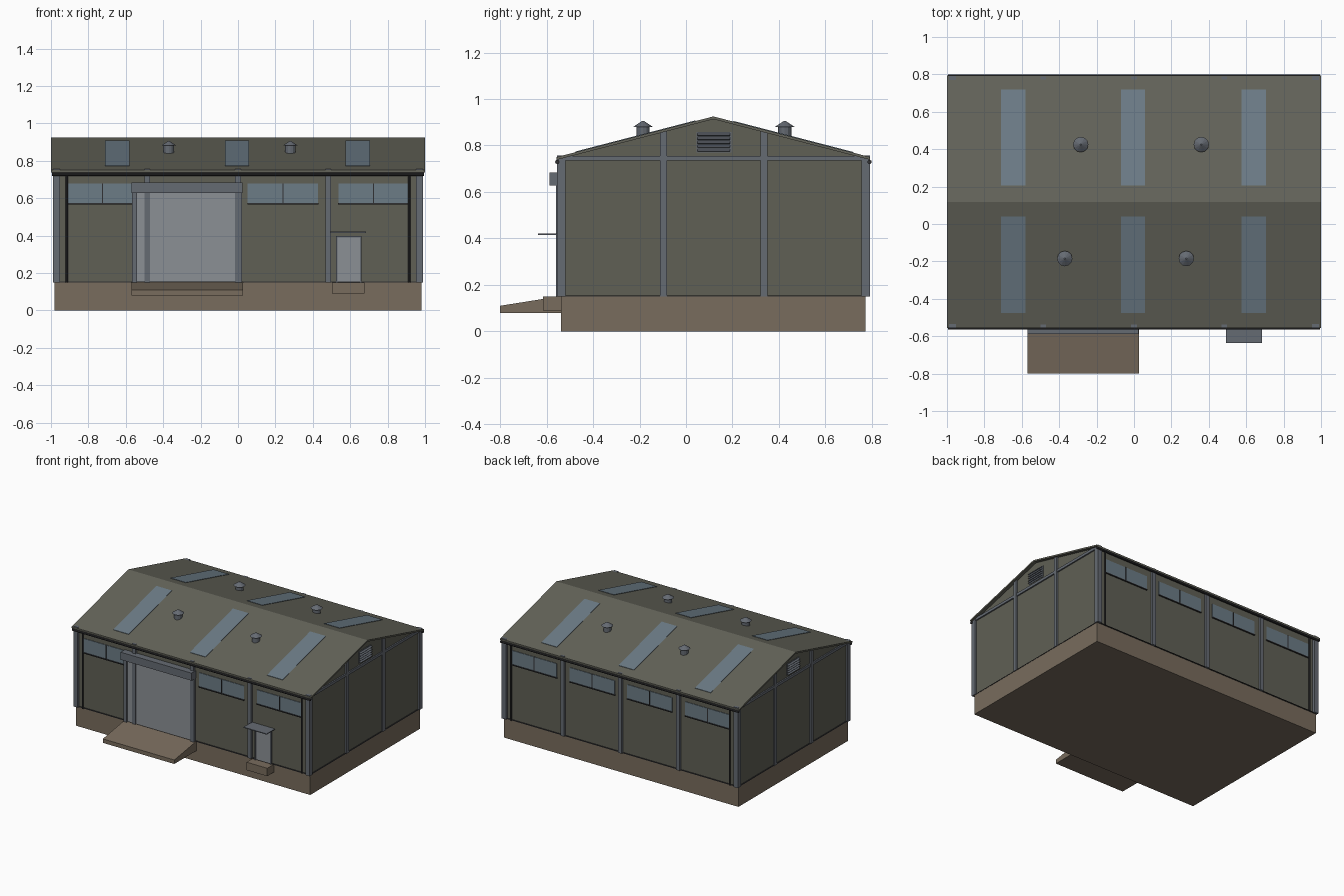
import bpy, bmesh, math

if "Cube" in bpy.data.objects:
    bpy.data.objects.remove(bpy.data.objects["Cube"])

def material(name, r, g, b):
    m = bpy.data.materials.new(name)
    m.diffuse_color = (r, g, b, 1)
    m.use_nodes = True
    m.node_tree.nodes["Principled BSDF"].inputs["Base Color"].default_value = m.diffuse_color
    return m

ROOF = material("roof_sheet", 0.125, 0.125, 0.10)
WALL = material("wall_sheet", 0.115, 0.115, 0.09)
BASE = material("concrete", 0.19, 0.15, 0.11)
STEEL = material("steel", 0.13, 0.145, 0.17)
GLASS = material("glass", 0.15, 0.20, 0.24)
DOOR = material("door_grey", 0.26, 0.28, 0.30)
DARK = material("dark_trim", 0.03, 0.03, 0.032)

CY, HY, HX = 0.118, 0.655, 0.975      # building centre y, half depth, half width
RIDGE, EAVE, RUN = 0.925, 0.75, 0.675
SLOPE = (RIDGE - EAVE) / RUN

def roof_z(y):
    return RIDGE - SLOPE * abs(y - CY)

def finish(name, bm, mat):
    bmesh.ops.recalc_face_normals(bm, faces=bm.faces)
    me = bpy.data.meshes.new(name)
    bm.to_mesh(me)
    bm.free()
    me.materials.append(mat)
    ob = bpy.data.objects.new(name, me)
    bpy.context.collection.objects.link(ob)
    return ob

def prism(name, profile, x0, x1, mat):
    """Extrude a (y, z) profile along x."""
    bm = bmesh.new()
    f = bm.faces.new([bm.verts.new((x0, y, z)) for y, z in profile])
    ext = bmesh.ops.extrude_face_region(bm, geom=[f])["geom"]
    bmesh.ops.translate(bm, vec=(x1 - x0, 0, 0),
                        verts=[v for v in ext if isinstance(v, bmesh.types.BMVert)])
    return finish(name, bm, mat)

def box(name, x0, x1, y0, y1, z0, z1, mat):
    return prism(name, [(y0, z0), (y1, z0), (y1, z1), (y0, z1)], x0, x1, mat)

def cone(name, loc, r1, r2, depth, mat, n=12, rot=(0, 0, 0)):
    bm = bmesh.new()
    bmesh.ops.create_cone(bm, cap_ends=True, segments=n, radius1=r1, radius2=r2, depth=depth)
    ob = finish(name, bm, mat)
    ob.location, ob.rotation_euler = loc, rot
    return ob

# Plinth and walls
box("plinth", -0.98, 0.98, CY - HY, CY + HY, 0, 0.15, BASE)
y0, y1 = CY - HY, CY + HY
prism("walls", [(y0, 0.15), (y1, 0.15), (y1, roof_z(y1) - 0.008),
                (CY, RIDGE - 0.008), (y0, roof_z(y0) - 0.008)], -HX, HX, WALL)
box("base_flashing", -HX - 0.007, HX + 0.007, y0 - 0.007, y1 + 0.007, 0.15, 0.155, DARK)

# Roof sheet with a shallow thickness
t = 0.012
ya, yb = CY - RUN, CY + RUN
prism("roof", [(ya, EAVE), (CY, RIDGE), (yb, EAVE),
               (yb, EAVE - t), (CY, RIDGE - t), (ya, EAVE - t)], -1, 1, ROOF)

# Skylights on both slopes
for cx in (-0.645, -0.005, 0.64):
    for a, b in ((-0.475, 0.04), (0.205, 0.72)):
        prism("skylight", [(a, roof_z(a) - 0.004), (b, roof_z(b) - 0.004),
                           (b, roof_z(b) + 0.003), (a, roof_z(a) + 0.003)],
              cx - 0.065, cx + 0.065, GLASS)

# Roof ventilators
for x, y in ((-0.37, -0.185), (0.28, -0.185), (-0.285, 0.425), (0.36, 0.425)):
    cone("vent_pipe", (x, y, 0.855), 0.028, 0.028, 0.06, STEEL)
    cone("vent_cap", (x, y, 0.893), 0.041, 0.004, 0.025, STEEL)

# Steel columns: corners, long sides, gables
for sy in (-1, 1):
    wy = CY + sy * HY
    for sx in (-1, 1):
        box("corner_column", sx * 0.97 - 0.018, sx * 0.97 + 0.018,
            wy - 0.018, wy + 0.018, 0.15, 0.756, STEEL)
    for x in (-0.485, 0, 0.482):
        box("side_column", x - 0.015, x + 0.015, wy - 0.016, wy + 0.016, 0.15, 0.755, STEEL)
for sx in (-1, 1):
    for y in (-0.097, 0.335):
        box("gable_column", sx * 0.97 - 0.016, sx * 0.97 + 0.016,
            y - 0.015, y + 0.015, 0.15, roof_z(y) - 0.008, STEEL)
    box("gable_beam", sx * 0.972 - 0.013, sx * 0.972 + 0.013, y0, y1, 0.735, 0.755, STEEL)
    # Louvre with sloping slats
    box("louvre_back", sx * 0.975 - 0.004, sx * 0.975 + 0.004, 0.045, 0.195, 0.77, 0.857, STEEL)
    for i in range(5):
        s = box("louvre_slat", -0.007, 0.007, 0.05, 0.19, -0.002, 0.002, STEEL)
        s.location = (sx * 0.984, 0, 0.779 + i * 0.017)
        s.rotation_euler = (0, sx * math.radians(35), 0)

# Gutters and downpipes
for sy in (-1, 1):
    gy = CY + sy * 0.672
    cone("gutter", (0, gy, 0.729), 0.0095, 0.0095, 1.99, DARK, 8, (0, math.pi / 2, 0))
    for x in (-0.915, 0.915):
        cone("downpipe", (x, CY + sy * 0.665, 0.4375), 0.006, 0.006, 0.575, DARK, 8)

# High windows in every bay, front and back
for sy in (-1, 1):
    wy = CY + sy * HY
    for cx in (-0.725, -0.24, 0.24, 0.725):
        box("window_glass", cx - 0.188, cx + 0.188, wy - 0.004, wy + 0.004, 0.573, 0.678, GLASS)
        box("window_sill", cx - 0.19, cx + 0.19, wy - 0.009, wy + 0.009, 0.567, 0.574, DARK)
        box("window_mullion", cx - 0.003, cx + 0.003, wy - 0.007, wy + 0.007, 0.573, 0.678, DARK)

# Loading door with frame, shutter housing and ramp
box("loading_door", -0.545, 0.0, y0 - 0.011, y0 + 0.01, 0.155, 0.63, DOOR)
for x in (-0.567, -0.005):
    box("loading_door_post", x, x + 0.027, y0 - 0.022, y0 + 0.01, 0.15, 0.63, STEEL)
box("shutter_housing", -0.57, 0.023, -0.588, y0 + 0.01, 0.627, 0.684, STEEL)
prism("ramp", [(-0.8, 0.08), (y0, 0.08), (y0, 0.152), (-0.8, 0.11)], -0.57, 0.028, BASE)

# Side entrance with frame, canopy and step
box("entry_door", 0.532, 0.652, y0 - 0.010, y0 + 0.01, 0.155, 0.39, DOOR)
for x in (0.524, 0.652):
    box("entry_door_post", x, x + 0.008, y0 - 0.014, y0 + 0.01, 0.15, 0.398, STEEL)
box("entry_door_head", 0.524, 0.66, y0 - 0.014, y0 + 0.01, 0.39, 0.398, STEEL)
box("entry_canopy", 0.492, 0.685, -0.637, y0, 0.415, 0.421, STEEL)
box("entry_step", 0.503, 0.675, -0.615, y0, 0.09, 0.15, BASE)
